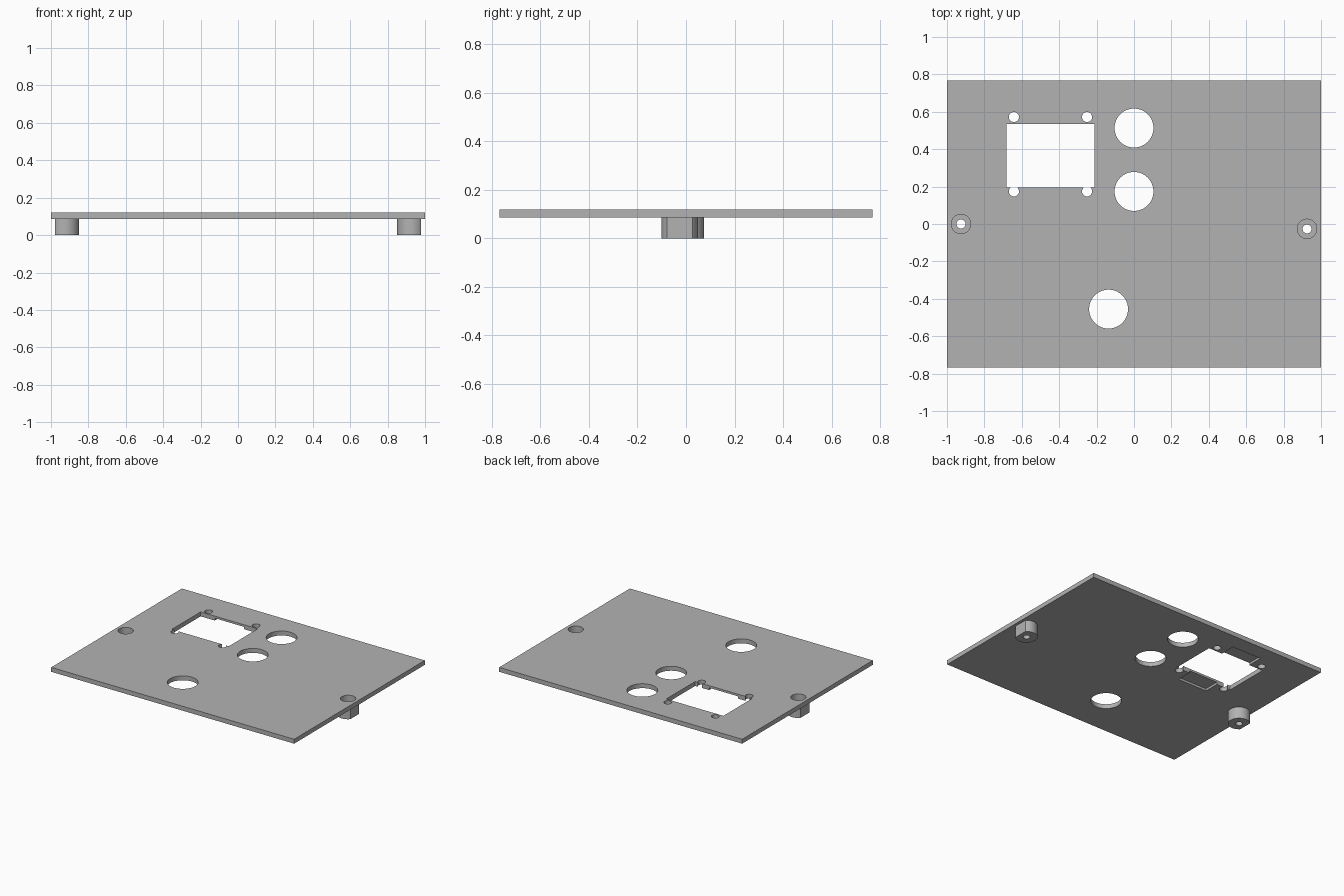
import bpy, bmesh, math

cube = bpy.data.objects.get("Cube")
if cube:
    bpy.data.objects.remove(cube, do_unlink=True)

TOP, UNDER = 0.12, 0.087          # plate faces
POST_R, POST_FLAT = 0.075, 0.054  # standoff radius, distance to its flat side

grey = bpy.data.materials.new("plain grey")
grey.use_nodes = True
grey.diffuse_color = (0.45, 0.45, 0.45, 1)
grey.node_tree.nodes["Principled BSDF"].inputs["Base Color"].default_value = grey.diffuse_color


def prism(name, outline, z0, z1):
    """Extrude a closed counter-clockwise outline from z0 to z1."""
    bm = bmesh.new()
    face = bm.faces.new([bm.verts.new((x, y, z0)) for x, y in outline])
    up = bmesh.ops.extrude_face_region(bm, geom=[face])["geom"]
    bmesh.ops.translate(bm, vec=(0, 0, z1 - z0),
                        verts=[v for v in up if isinstance(v, bmesh.types.BMVert)])
    bmesh.ops.recalc_face_normals(bm, faces=bm.faces)
    mesh = bpy.data.meshes.new(name)
    bm.to_mesh(mesh)
    bm.free()
    mesh.materials.append(grey)
    obj = bpy.data.objects.new(name, mesh)
    bpy.context.collection.objects.link(obj)
    return obj


def rect(x0, x1, y0, y1):
    return [(x0, y0), (x1, y0), (x1, y1), (x0, y1)]


def circle(x, y, r, n=48):
    return [(x + r * math.cos(math.tau * i / n), y + r * math.sin(math.tau * i / n))
            for i in range(n)]


def d_shape(x, y, side, n=40):
    """Circle with a flat facing the plate's outer edge."""
    a = math.acos(POST_FLAT / POST_R)
    angles = [a + (math.tau - 2 * a) * i / n for i in range(n + 1)]
    return [(x + side * POST_R * math.cos(t), y + side * POST_R * math.sin(t)) for t in angles]


def combine(target, tool, operation):
    """Apply a boolean and remove the tool object."""
    mod = target.modifiers.new(tool.name, "BOOLEAN")
    mod.operation, mod.solver, mod.object = operation, "EXACT", tool
    bpy.context.view_layer.objects.active = target
    bpy.ops.object.modifier_apply(modifier=mod.name)
    bpy.data.objects.remove(tool, do_unlink=True)


def cut(outline, z0=-0.1, z1=0.3):
    combine(panel, prism("cutter", outline, z0, z1), "DIFFERENCE")


# Flat panel
panel = prism("panel_with_standoffs", rect(-1, 1, -0.768, 0.768), UNDER, TOP)

# Standoffs below the panel, each with a screw hole and a deep counterbore
for side, y in ((-1, 0.0), (1, -0.026)):
    x = side * 0.925
    combine(panel, prism("standoff", d_shape(x, y, side), 0, UNDER + 0.01), "UNION")
    cut(circle(x, y, 0.052, 32), z0=0.03)
    cut(circle(x, y, 0.024, 24))

# Round button holes
for x, y in ((0, 0.513), (0, 0.174), (-0.136, -0.455)):
    cut(circle(x, y, 0.104, 64))

# Display window with relief pockets on the underside
cut(rect(-0.682, -0.212, 0.195, 0.535))
cut(rect(-0.566, -0.326, 0.08, 0.65), z0=0, z1=UNDER + 0.017)

# Display mounting holes
for x in (-0.642, -0.251):
    for y in (0.174, 0.572):
        cut(circle(x, y, 0.027, 24))

bpy.ops.object.select_all(action="DESELECT")
panel.select_set(True)
bpy.context.view_layer.objects.active = panel
bpy.ops.object.shade_smooth_by_angle(angle=math.radians(30))
